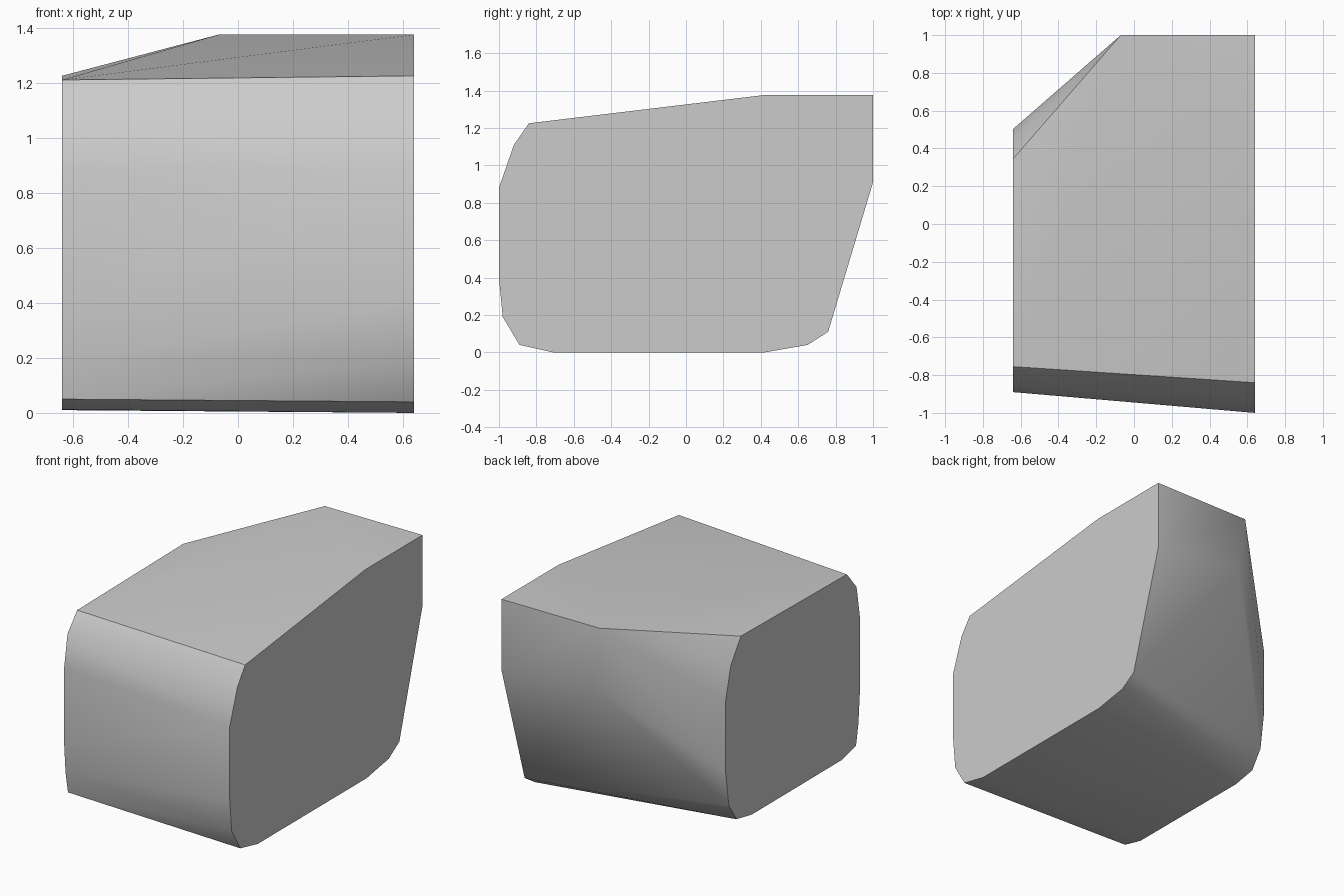
import bpy
import bmesh
import math

cube = bpy.data.objects.get("Cube")
if cube:
    bpy.data.objects.remove(cube, do_unlink=True)

HALF = 0.64

# End outlines as (y, z), running from the bottom front round to the bottom back
left_end = [(-0.71, 0), (-0.89, 0.04), (-0.98, 0.19), (-1, 0.4), (-1, 0.88),
            (-0.92, 1.11), (-0.84, 1.225), (0.41, 1.375), (1, 1.375),
            (1, 0.91), (0.76, 0.11), (0.65, 0.04), (0.42, 0)]
right_end = [(-0.7, 0.012), (-0.85, 0.05), (-0.875, 0.19), (-0.89, 0.39),
             (-0.89, 0.88), (-0.855, 1.09), (-0.755, 1.21), (0.345, 1.225),
             (0.45, 1.07), (0.503, 0.86), (0.503, 0.39), (0.47, 0.16),
             (0.39, 0.04), (0.23, 0.01)]
# Back corner where the chamfer starts
back_corner = [(-0.07, 1, 1.375), (-0.02, 1, 0.99)]

# Faceted block wrapped round the two ends and the corner
bm = bmesh.new()
for x, outline in ((HALF, left_end), (-HALF, right_end)):
    for y, z in outline:
        bm.verts.new((x, y, z))
for co in back_corner:
    bm.verts.new(co)
hull = bmesh.ops.convex_hull(bm, input=bm.verts[:])
loose = [v for v in bm.verts if not v.link_faces]
bmesh.ops.delete(bm, geom=loose, context='VERTS')
bmesh.ops.dissolve_limit(bm, angle_limit=math.radians(0.3),
                         verts=bm.verts[:], edges=bm.edges[:])
bmesh.ops.recalc_face_normals(bm, faces=bm.faces[:])

mesh = bpy.data.meshes.new("stone_block")
bm.to_mesh(mesh)
bm.free()
block = bpy.data.objects.new("stone_block", mesh)
bpy.context.collection.objects.link(block)

# Plain grey
grey = bpy.data.materials.new("stone_grey")
grey.use_nodes = True
colour = (0.6, 0.6, 0.6, 1)
grey.diffuse_color = colour
grey.node_tree.nodes["Principled BSDF"].inputs["Base Color"].default_value = colour
mesh.materials.append(grey)

# Smooth shading with sharp main edges
bpy.ops.object.select_all(action='DESELECT')
block.select_set(True)
bpy.context.view_layer.objects.active = block
bpy.ops.object.shade_smooth_by_angle(angle=math.radians(40))
